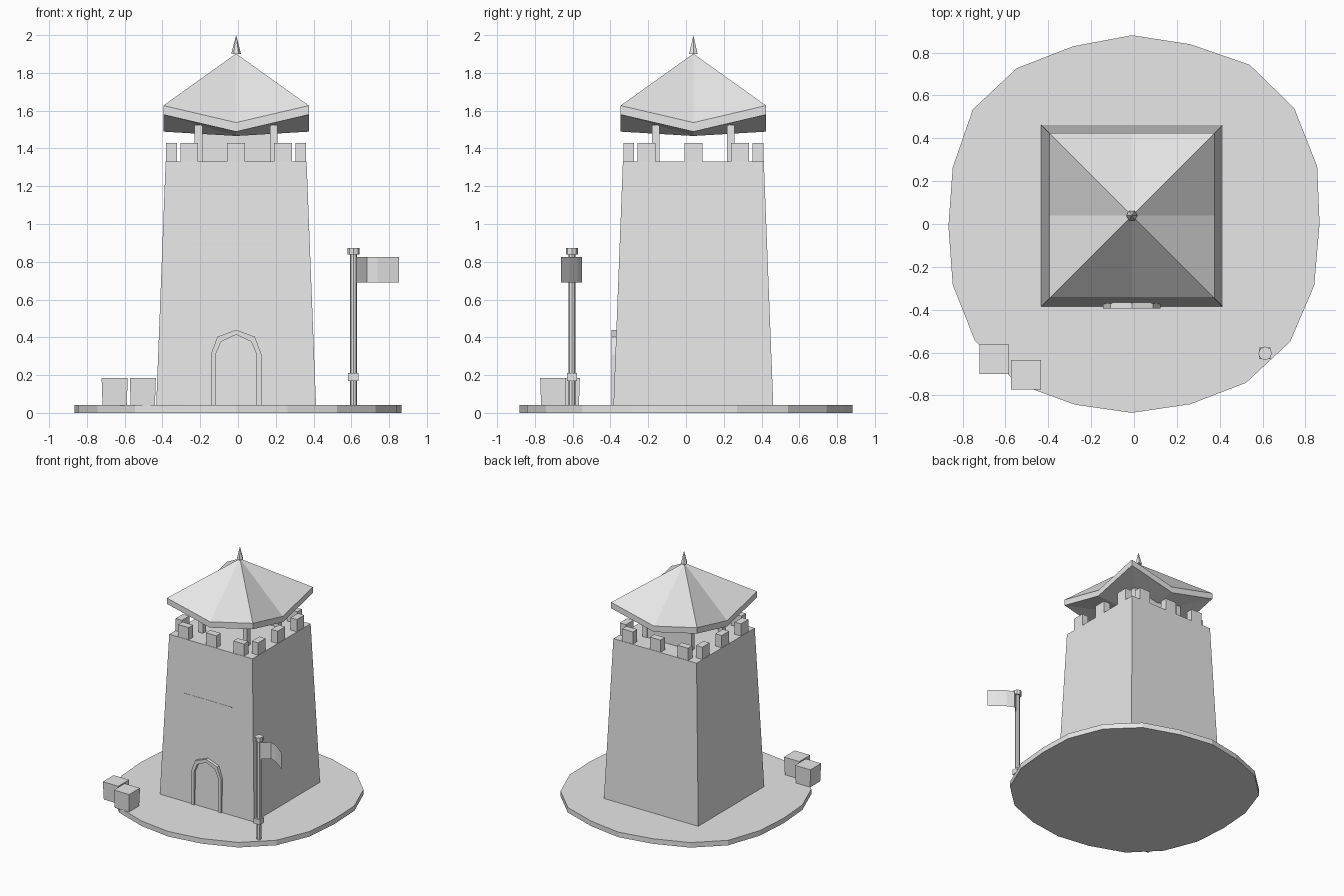
import bpy, bmesh, math

if "Cube" in bpy.data.objects:
    bpy.data.objects.remove(bpy.data.objects["Cube"])

stone = bpy.data.materials.new("light_grey")
stone.diffuse_color = (0.8, 0.8, 0.8, 1)
stone.use_nodes = True
stone.node_tree.nodes["Principled BSDF"].inputs["Base Color"].default_value = stone.diffuse_color
CX, CY = -0.01, 0.039   # tower axis


def mesh_object(name, verts, faces, solid=True):
    me = bpy.data.meshes.new(name)
    me.from_pydata(verts, [], faces)
    if solid:
        bm = bmesh.new()
        bm.from_mesh(me)
        bmesh.ops.recalc_face_normals(bm, faces=bm.faces)
        bm.to_mesh(me)
        bm.free()
    me.materials.append(stone)
    ob = bpy.data.objects.new(name, me)
    bpy.context.collection.objects.link(ob)
    return ob


def loft(name, lower, upper):
    """Closed solid between two matching rings of points."""
    n = len(lower)
    faces = [(i, (i + 1) % n, n + (i + 1) % n, n + i) for i in range(n)]
    faces += [tuple(range(n - 1, -1, -1)), tuple(range(n, 2 * n))]
    return mesh_object(name, lower + upper, faces)


def rect(x, y, z, hx, hy):
    return [(x - hx, y - hy, z), (x + hx, y - hy, z), (x + hx, y + hy, z), (x - hx, y + hy, z)]


def box(name, x, y, z0, z1, hx, hy, taper=1.0):
    return loft(name, rect(x, y, z0, hx * taper, hy * taper), rect(x, y, z1, hx, hy))


def ring(x, y, z, r, n):
    return [(x + r * math.cos(2 * math.pi * i / n), y + r * math.sin(2 * math.pi * i / n), z) for i in range(n)]


# Ground disc: 20 uneven sides
outline = [(0.866, 0), (0.855, 0.269), (0.748, 0.54), (0.54, 0.743), (0.262, 0.839),
           (-0.01, 0.881), (-0.285, 0.829), (-0.547, 0.727), (-0.752, 0.535), (-0.846, 0.264),
           (-0.866, -0.01), (-0.846, -0.283), (-0.743, -0.544), (-0.545, -0.745), (-0.276, -0.843),
           (-0.01, -0.881), (0.262, -0.841), (0.523, -0.741), (0.729, -0.549), (0.841, -0.287)]
loft("ground_disc", [(x, y, 0) for x, y in outline], [(x, y, 0.041) for x, y in outline])

# Tapered tower body
loft("tower_body", rect(CX, CY, 0.04, 0.423, 0.423), rect(CX, CY, 1.331, 0.373, 0.373))

# Battlements: three on each side, set just inside the wall edge
for side in range(4):
    for k in (-1, 0, 1):
        u, v = k * 0.248, 0.342
        dx, dy = [(u, -v), (v, u), (u, v), (-v, u)][side]
        hx, hy = (0.0475, 0.028) if side % 2 == 0 else (0.028, 0.0475)
        box("battlement", CX + dx, CY + dy, 1.325, 1.43, hx, hy)

# Roof posts and back panel
for sx in (-1, 1):
    for sy in (-1, 1):
        box("roof_post", CX + sx * 0.199, CY + sy * 0.199, 1.325, 1.525, 0.02, 0.02)
box("back_panel", CX, CY + 0.199, 1.325, 1.505, 0.181, 0.015)

# Roof: square in plan, corners turned up, closed underneath
H = 0.385
plan = [(-1, -1), (0, -1), (1, -1), (1, 0), (1, 1), (0, 1), (-1, 1), (-1, 0)]
top = [(CX + a * H, CY + b * H, 1.627 if a * b else 1.537) for a, b in plan]
low = [(x, y, z - 0.048) for x, y, z in top]
faces = []
for i in range(8):
    j = (i + 1) % 8
    faces += [(i, j, 8 + j, 8 + i), (8 + i, 8 + j, 16), (j, i, 17)]
mesh_object("roof", low + top + [(CX, CY, 1.902), (CX, CY, 1.466)], faces)

# Roof spike
spike = ring(CX, CY, 1.9, 0.026, 6) + [(CX, CY, 2.0)]
mesh_object("roof_spike", spike, [(i, (i + 1) % 6, 6) for i in range(6)] + [(5, 4, 3, 2, 1, 0)])


# Arched door surround standing proud of the wall
def arch(y, w, top_z):
    half = [(w, 0.04), (w, 0.31), (w * 0.74, top_z - 0.037)]
    pts = half + [(0, top_z)] + [(-x, z) for x, z in reversed(half)]
    return [(CX + x, y, z) for x, z in pts]


FRONT, BACK = -0.395, -0.34
loops = arch(FRONT, 0.134, 0.44) + arch(FRONT, 0.108, 0.414) + arch(BACK, 0.134, 0.44) + arch(BACK, 0.108, 0.414)
faces = []
for i in range(6):
    for a, b in ((0, 7), (7, 21), (21, 14), (14, 0)):
        faces.append((a + i, a + i + 1, b + i + 1, b + i))
faces += [(0, 7, 21, 14), (6, 13, 27, 20)]
mesh_object("door_frame", loops, faces)

# Fine ledge line across the front wall
box("wall_ledge", CX - 0.014, CY - 0.38, 0.894, 0.9, 0.214, 0.0115)

# Crates, a little narrower at the bottom
for x, y in ((-0.653, -0.631), (-0.504, -0.703)):
    box("crate", x, y, 0.04, 0.185, 0.069, 0.069, 0.93)

# Flagpole with square collar and cap
PX, PY = 0.612, -0.604
loft("flagpole", ring(PX, PY, 0.04, 0.018, 8), ring(PX, PY, 0.85, 0.018, 8))
box("pole_collar", PX - 0.002, PY, 0.17, 0.212, 0.027, 0.027)
loft("pole_cap", ring(PX, PY, 0.838, 0.032, 8), ring(PX, PY, 0.873, 0.032, 8))

# Waving flag: a thin sheet of four folds
path = [(0.625, -0.604), (0.682, -0.551), (0.739, -0.575), (0.796, -0.616), (0.852, -0.661)]
verts = [(x, y, z) for z in (0.69, 0.825) for x, y in path]
mesh_object("flag", verts, [(i, i + 1, i + 6, i + 5) for i in range(4)], solid=False)
